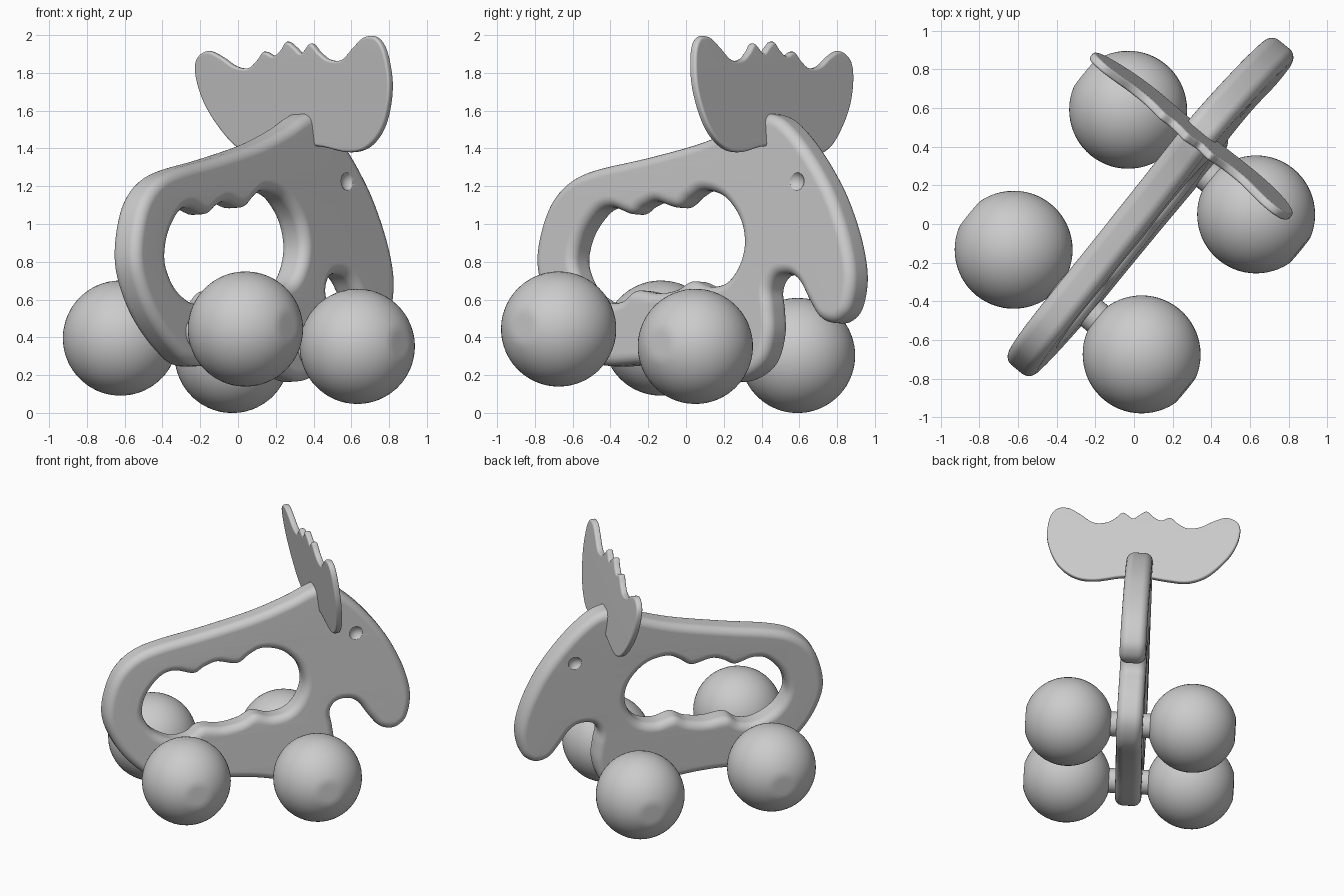
import bpy, bmesh, math
from mathutils import Vector, Matrix
from mathutils.geometry import tessellate_polygon

if "Cube" in bpy.data.objects:
    bpy.data.objects.remove(bpy.data.objects["Cube"])

U = Vector((0.633, 0.774, 0))       # nose direction of the toy
N = Vector((0.774, -0.633, 0))      # sideways direction
ROLL = 0.055                        # slight sideways lean


def place(s, t, z):
    """Toy coordinates (along, sideways, height) to world."""
    p = U * s + N * (t + 0.03 - ROLL * (z - 0.4))
    p.z = z + ROLL * t
    return p


def smooth_loop(pts, steps=6):
    """Closed smooth curve through the points, wound counter-clockwise."""
    pts = [Vector(p) for p in pts]
    area = sum(a.cross(b) for a, b in zip(pts, pts[1:] + pts[:1]))
    if area < 0:
        pts.reverse()
    n, out = len(pts), []
    for i in range(n):
        a, b, c, d = (pts[(i + k) % n] for k in (-1, 0, 1, 2))
        for j in range(steps):
            f = j / steps
            out.append(0.5 * (2 * b + (c - a) * f + (2 * a - 5 * b + 4 * c - d) * f * f
                              + (3 * b - a - 3 * c + d) * f ** 3))
    return out


def inset(loop, dist):
    n, out = len(loop), []
    for i in range(n):
        d = (loop[(i + 1) % n] - loop[i - 1]).normalized()
        out.append(loop[i] + Vector((-d.y, d.x)) * dist)
    return out


def finish(name, bm):
    bmesh.ops.recalc_face_normals(bm, faces=bm.faces)
    me = bpy.data.meshes.new(name)
    bm.to_mesh(me)
    bm.free()
    ob = bpy.data.objects.new(name, me)
    bpy.context.collection.objects.link(ob)
    return ob


def shade(ob, angle=40):
    bpy.ops.object.select_all(action='DESELECT')
    ob.select_set(True)
    bpy.context.view_layer.objects.active = ob
    bpy.ops.object.shade_smooth_by_angle(angle=math.radians(angle))


def plate(name, outlines, half, bevel, mapper, steps=6):
    """Slab with rounded edges; first outline is the rim, the others are holes."""
    loops = [smooth_loop(o) for o in outlines]
    bm = bmesh.new()
    caps = [[], []]
    for k, loop in enumerate(loops):
        sign = 1 if k == 0 else -1
        rings = []
        for side in (-1, 1):
            for j in range(steps + 1):
                a = math.pi / 2 * (j / steps if side == 1 else 1 - j / steps)
                flat = inset(loop, sign * bevel * (1 - math.cos(a)))
                h = side * (half - bevel + bevel * math.sin(a))
                rings.append([bm.verts.new(mapper(p.x, p.y, h)) for p in flat])
        for r0, r1 in zip(rings, rings[1:]):
            for i in range(len(loop)):
                j = (i + 1) % len(loop)
                bm.faces.new((r0[i], r0[j], r1[j], r1[i]))
        caps[0] += rings[0]
        caps[1] += rings[-1]
    flat = [[p.to_3d() for p in inset(l, bevel if k == 0 else -bevel)]
            for k, l in enumerate(loops)]
    for tri in tessellate_polygon(flat):
        for cap in caps:
            bm.faces.new([cap[i] for i in tri])
    return finish(name, bm)


def ball(name, centre, radius, flat=None):
    """Sphere with its poles along the axle, optionally flattened there."""
    bm = bmesh.new()
    bmesh.ops.create_uvsphere(bm, u_segments=48, v_segments=32, radius=radius)
    if flat:
        for v in bm.verts:
            v.co.z = max(-flat, min(flat, v.co.z))
    axis = Vector((N.x, N.y, ROLL))
    bm.transform(Matrix.Translation(centre) @ axis.to_track_quat('Z', 'Y').to_matrix().to_4x4())
    return finish(name, bm)


# Body side profile with the nose at the right, and the grip opening
rim = [(-0.965, 0.8), (-0.94, 0.97), (-0.87, 1.12), (-0.75, 1.225), (-0.58, 1.285),
       (-0.25, 1.345), (0.1, 1.42), (0.35, 1.50), (0.5, 1.565), (0.58, 1.582),
       (0.70, 1.54), (0.86, 1.40), (1.02, 1.2), (1.12, 1.02), (1.185, 0.85),
       (1.21, 0.7), (1.185, 0.56), (1.13, 0.495), (1.06, 0.475), (0.98, 0.505),
       (0.91, 0.59), (0.84, 0.69), (0.77, 0.73), (0.68, 0.72), (0.635, 0.65),
       (0.65, 0.55), (0.66, 0.42), (0.62, 0.28), (0.53, 0.2), (0.40, 0.165),
       (0.25, 0.195), (0.05, 0.235), (-0.2, 0.255), (-0.5, 0.25), (-0.66, 0.33),
       (-0.82, 0.48), (-0.92, 0.64)]
grip = [(-0.70, 0.82), (-0.66, 0.95), (-0.56, 1.06), (-0.46, 1.085), (-0.33, 1.05),
        (-0.25, 1.09), (-0.16, 1.115), (-0.02, 1.085), (0.07, 1.14), (0.16, 1.175),
        (0.3, 1.14), (0.41, 1.03), (0.45, 0.9), (0.42, 0.78), (0.34, 0.69),
        (0.22, 0.665), (0.1, 0.695), (0.0, 0.65), (-0.13, 0.63), (-0.28, 0.645),
        (-0.37, 0.59), (-0.48, 0.58), (-0.6, 0.64), (-0.67, 0.72)]
body = plate("body", [rim, grip], 0.09, 0.055, lambda s, z, h: place(s, h, z))

# Shallow eye dimples on both cheeks
for side in (-1, 1):
    cutter = ball("eye_cutter", place(0.82, side * 0.125, 1.22), 0.06)
    cutter.hide_render = True
    bpy.context.view_layer.objects.active = body
    mod = body.modifiers.new("eye", 'BOOLEAN')
    mod.operation = 'DIFFERENCE'
    mod.solver = 'EXACT'
    mod.object = cutter
    bpy.ops.object.modifier_apply(modifier=mod.name)
    bpy.data.objects.remove(cutter)
shade(body)
body.modifiers.new("flat_sides", 'WEIGHTED_NORMAL')

# Antlers: one thin plate set across the head, leaning slightly back
crown = [(-0.21, 1.78), (-0.2, 1.87), (-0.14, 1.915), (-0.07, 1.885), (0, 1.835),
         (0.07, 1.825), (0.12, 1.865), (0.16, 1.912), (0.21, 1.89), (0.25, 1.92),
         (0.285, 1.965), (0.325, 1.935), (0.36, 1.905), (0.41, 1.955), (0.45, 1.91),
         (0.5, 1.87), (0.57, 1.87), (0.64, 1.94), (0.7, 1.99), (0.76, 1.985),
         (0.80, 1.91), (0.815, 1.75), (0.79, 1.6), (0.74, 1.48), (0.66, 1.4),
         (0.56, 1.38), (0.42, 1.41), (0.3, 1.41), (0.18, 1.38), (0.07, 1.365),
         (-0.03, 1.415), (-0.12, 1.53), (-0.18, 1.65)]
crown = [((x - 0.348) / 0.774, z) for x, z in crown]


def antler_place(t, z, h):
    p = U * (0.55 - 0.12 * (z - 1.7) + h) + N * t
    p.z = z
    return p


antlers = plate("antlers", [crown], 0.022, 0.014, antler_place, 4)
shade(antlers)
antlers.modifiers.new("flat_sides", 'WEIGHTED_NORMAL')

# Ball wheels with flattened hubs, joined by short axles through the body
for pos, s, z in (("front", 0.438, 0.328), ("rear", -0.497, 0.42)):
    for label, side in (("left", -1), ("right", 1)):
        c = U * s + N * (0.03 + side * 0.4275)
        c.z = z + side * 0.024
        shade(ball(f"{pos}_{label}_wheel", c, 0.305, 0.293))
    bm = bmesh.new()
    bmesh.ops.create_cone(bm, cap_ends=True, segments=32, radius1=0.085, radius2=0.085, depth=0.4)
    mid = U * s + N * 0.03
    mid.z = z
    rot = Vector((N.x, N.y, ROLL)).to_track_quat('Z', 'Y').to_matrix().to_4x4()
    bm.transform(Matrix.Translation(mid) @ rot)
    shade(finish(f"{pos}_axle", bm))
